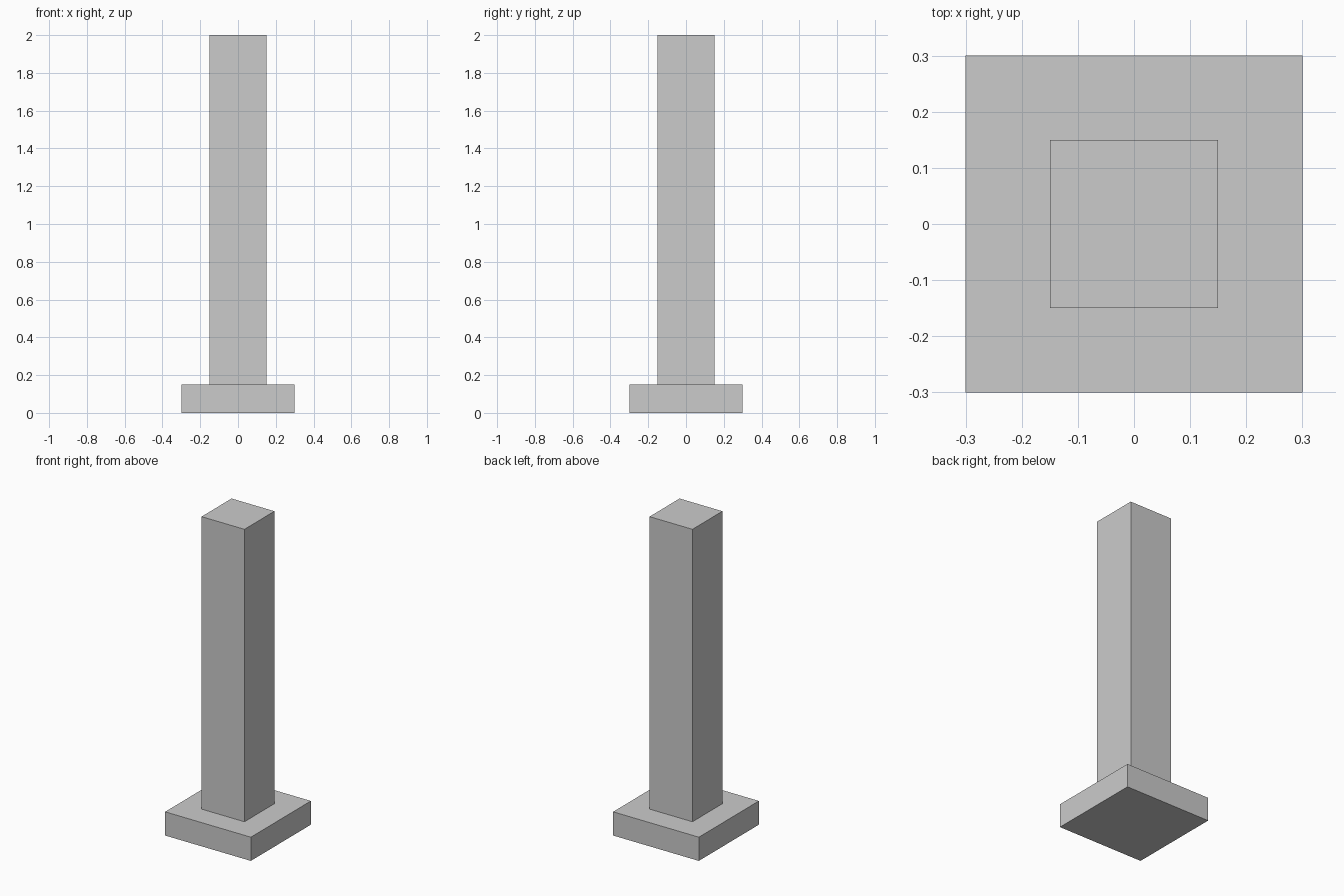
import bpy

if "Cube" in bpy.data.objects:
    bpy.data.objects.remove(bpy.data.objects["Cube"])


def block(name, width, z0, z1):
    """Square block centred on the z axis, spanning z0 to z1."""
    bpy.ops.mesh.primitive_cube_add(size=1, location=(0, 0, (z0 + z1) / 2))
    obj = bpy.context.object
    obj.name = name
    obj.scale = (width, width, z1 - z0)
    bpy.ops.object.transform_apply(location=False, rotation=False, scale=True)
    return obj


# Wide plinth at the foot
block("base", 0.6, 0.0, 0.15)

# Square post, running down through the plinth
block("post", 0.3, 0.0, 2.0)
